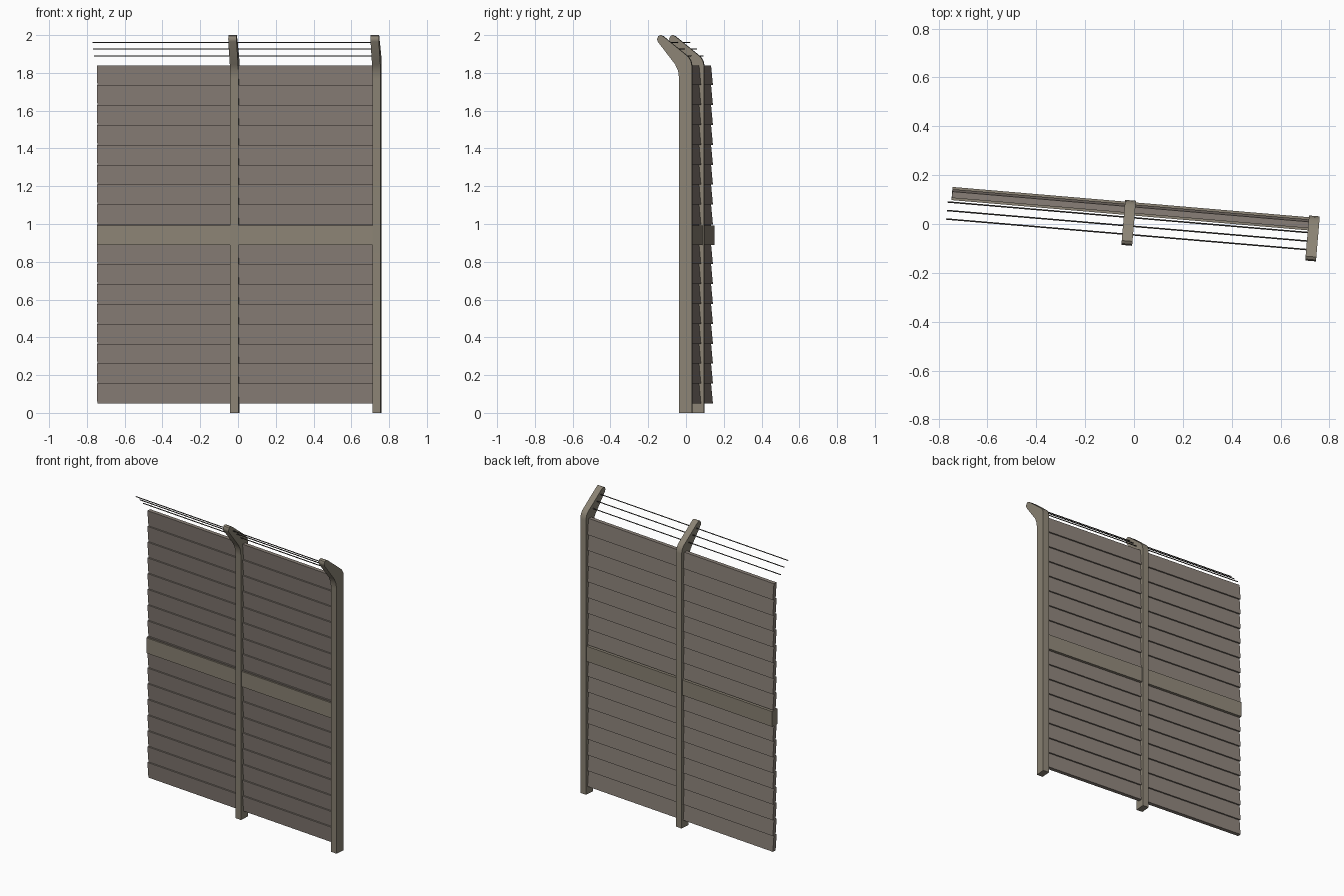
import bpy, bmesh, math
from mathutils import Matrix, Vector

if "Cube" in bpy.data.objects:
    bpy.data.objects.remove(bpy.data.objects["Cube"])

# whole fence is turned slightly about the vertical, pivot at the middle post
PLACE = Matrix.Translation((-0.017, 0.063, 0)) @ Matrix.Rotation(math.radians(-4.85), 4, 'Z')


def material(name, rgb):
    m = bpy.data.materials.new(name)
    m.diffuse_color = (*rgb, 1)
    m.use_nodes = True
    m.node_tree.nodes["Principled BSDF"].inputs["Base Color"].default_value = m.diffuse_color
    return m


POST = material("weathered_post", (0.262, 0.231, 0.178))
BOARD = material("grey_board", (0.250, 0.213, 0.184))
WIRE = material("dark_wire", (0.06, 0.055, 0.05))


def prism(name, profile, x0, x1, mat, smooth=False):
    """Extrude a (y, z) profile along x."""
    bm = bmesh.new()
    a = [bm.verts.new((x0, y, z)) for y, z in profile]
    b = [bm.verts.new((x1, y, z)) for y, z in profile]
    n = len(profile)
    bm.faces.new(a)
    bm.faces.new(b[::-1])
    for i in range(n):
        bm.faces.new((a[i], a[(i + 1) % n], b[(i + 1) % n], b[i]))
    bmesh.ops.recalc_face_normals(bm, faces=bm.faces)
    bm.transform(PLACE)
    if smooth:
        for f in bm.faces:
            f.smooth = len(f.verts) == 4
        for e in bm.edges:
            e.smooth = e.calc_face_angle(0) < math.radians(40)
    me = bpy.data.meshes.new(name)
    bm.to_mesh(me)
    bm.free()
    me.materials.append(mat)
    ob = bpy.data.objects.new(name, me)
    bpy.context.collection.objects.link(ob)
    return ob


# posts with a bent, rounded overhanging arm
post_profile = [(-.034, 0), (-.034, 1.77), (-.039, 1.81), (-.055, 1.845),
                (-.148, 1.966), (-.151, 1.980), (-.145, 1.994), (-.133, 2.0),
                (-.119, 1.994), (-.008, 1.904), (.016, 1.884), (.029, 1.862),
                (.034, 1.835), (.034, 0)]
for name, x in (("middle_post", 0), ("end_post", .7557)):
    prism(name, post_profile, x - .022, x + .022, POST, True)

# overlapping tilted boards: top leans to the front, bottom to the back
COUNT, Z0, Z1 = 17, 0.05, 1.84
step = (Z1 - Z0) / COUNT
for i in range(COUNT):
    lo, hi = Z0 + i * step, Z0 + (i + 1) * step
    prism(f"board_{i + 1}", [(-.008, lo), (.018, lo), (.008, hi), (-.018, hi)],
          -.73, .745, BOARD)

# horizontal middle rail, standing proud on both sides
prism("middle_rail", [(-.027, .89), (.027, .89), (.027, .992), (-.027, .992)],
      -.731, .745, POST)

# three wires strung along the arms
for i, (y, z) in enumerate(((-.036, 1.89), (-.071, 1.927), (-.106, 1.96))):
    ring = [(y + .003 * math.cos(k * math.pi / 3), z + .003 * math.sin(k * math.pi / 3))
            for k in range(6)]
    prism(f"wire_{i + 1}", ring, -.746, .7557, WIRE)
